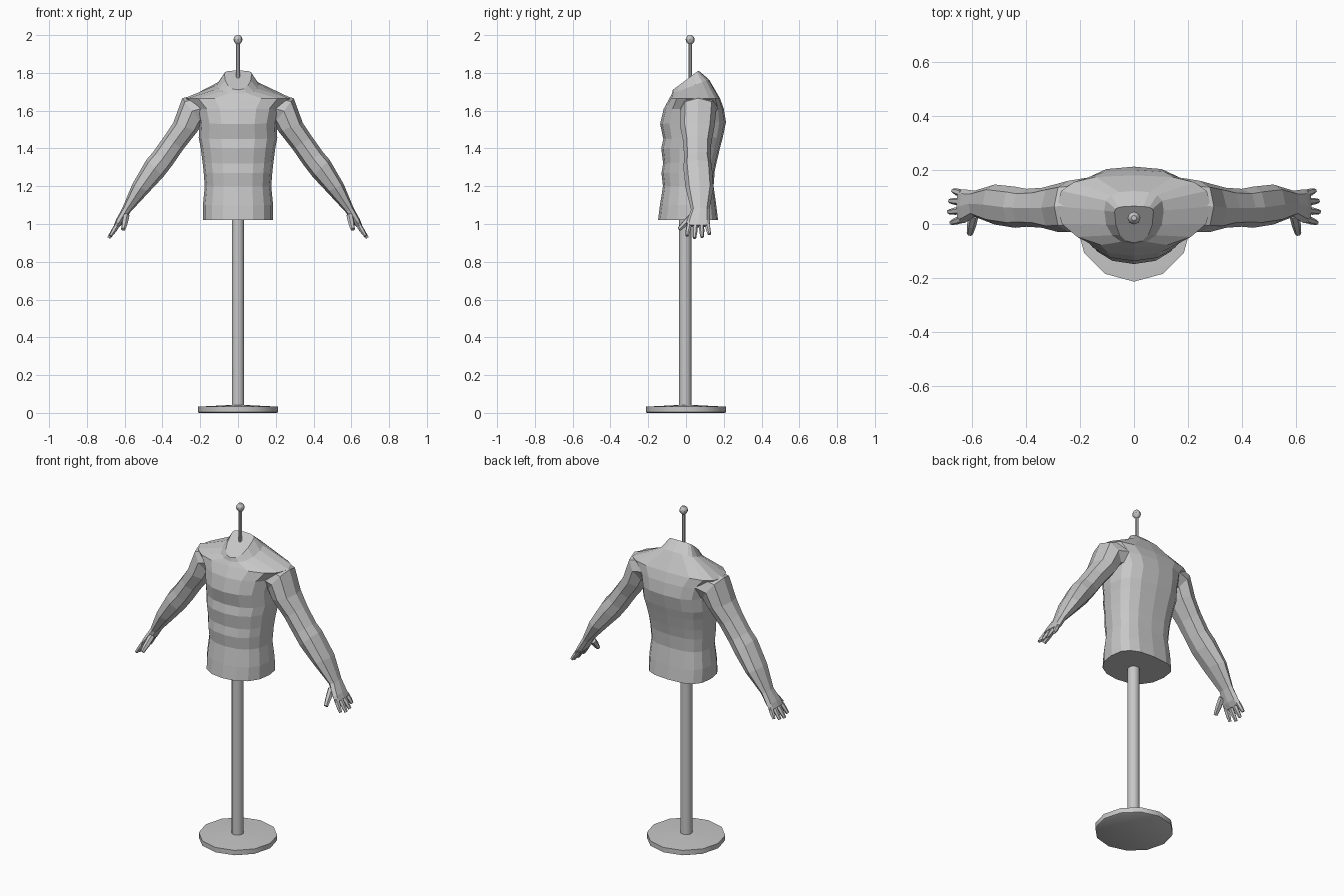
import bpy, bmesh, math
from mathutils import Vector

if "Cube" in bpy.data.objects:
    bpy.data.objects.remove(bpy.data.objects["Cube"])

grey = bpy.data.materials.new("plain grey")
grey.diffuse_color = (0.57, 0.57, 0.57, 1)
grey.use_nodes = True
grey.node_tree.nodes["Principled BSDF"].inputs["Base Color"].default_value = grey.diffuse_color


def loft(bm, rings):
    """Skin a list of point rings and cap both ends."""
    loops = [[bm.verts.new(p) for p in r] for r in rings]
    for a, b in zip(loops, loops[1:]):
        n = len(a)
        for i in range(n):
            j = (i + 1) % n
            bm.faces.new((a[i], a[j], b[j], b[i]))
    bm.faces.new(loops[0][::-1])
    bm.faces.new(loops[-1])


def finish(bm, name, mirror=False, smooth=False):
    bmesh.ops.recalc_face_normals(bm, faces=bm.faces[:])
    me = bpy.data.meshes.new(name)
    bm.to_mesh(me)
    bm.free()
    me.materials.append(grey)
    ob = bpy.data.objects.new(name, me)
    bpy.context.scene.collection.objects.link(ob)
    if mirror:
        ob.modifiers.new("Mirror", 'MIRROR')
    if smooth:
        bpy.ops.object.select_all(action='DESELECT')
        bpy.context.view_layer.objects.active = ob
        ob.select_set(True)
        bpy.ops.object.shade_smooth_by_angle(angle=math.radians(40))
    return ob


def spow(v, p):
    return math.copysign(abs(v) ** p, v) if abs(v) > 1e-6 else 0.0


def body_ring(hw, yf, zf, yb, zb, yc, n=16):
    """Rounded outline; front and back have their own depth and height."""
    pts = []
    for i in range(n):
        a = math.tau * i / n
        c, s = math.cos(a), math.sin(a)
        p = 0.72 if s > 0 else 0.88
        y = yc + spow(s, p) * ((yb - yc) if s > 0 else (yc - yf))
        z = zf + (zb - zf) * (y - yf) / (yb - yf)
        pts.append((hw * spow(c, p), y, z))
    return pts


def limb_ring(xu, zu, xl, zl, yc, ry, n=8):
    """Ring given by its upper and lower point in the front view."""
    u, l = Vector((xu, yc, zu)), Vector((xl, yc, zl))
    mid, h = (u + l) / 2, (u - l) / 2
    return [mid + h * spow(math.cos(math.tau * i / n), 0.9)
            + Vector((0, ry * spow(math.sin(math.tau * i / n), 0.85), 0))
            for i in range(n)]


def lathe(name, profile, n, y=0.0, smooth=False):
    """Turned part around a vertical axis at x = 0."""
    bm = bmesh.new()
    loft(bm, [[(r * math.sin(math.tau * i / n), y - r * math.cos(math.tau * i / n), z)
               for i in range(n)] for r, z in profile])
    return finish(bm, name, smooth=smooth)


# torso: half width, front y, front z, back y, back z, side y
torso = [
    (0.186, -0.148, 1.02, 0.170, 1.02, 0.03),
    (0.186, -0.138, 1.10, 0.160, 1.10, 0.03),
    (0.176, -0.122, 1.20, 0.146, 1.20, 0.03),
    (0.182, -0.130, 1.27, 0.152, 1.28, 0.03),
    (0.188, -0.121, 1.32, 0.165, 1.34, 0.03),
    (0.198, -0.131, 1.40, 0.182, 1.41, 0.04),
    (0.208, -0.120, 1.45, 0.195, 1.46, 0.05),
    (0.205, -0.137, 1.53, 0.212, 1.54, 0.05),
    (0.225, -0.118, 1.61, 0.200, 1.61, 0.06),
    (0.285, -0.088, 1.665, 0.180, 1.665, 0.065),
    (0.110, -0.074, 1.690, 0.122, 1.765, 0.050),
    (0.072, -0.070, 1.710, 0.066, 1.812, 0.045),
]
bm = bmesh.new()
loft(bm, [body_ring(*r) for r in torso])
finish(bm, "torso")

# arms: upper x z, lower x z, centre y, half depth
arm = [
    (0.200, 1.690, 0.160, 1.54, 0.070, 0.100),
    (0.295, 1.666, 0.190, 1.53, 0.065, 0.095),
    (0.343, 1.535, 0.215, 1.49, 0.060, 0.090),
    (0.390, 1.465, 0.290, 1.395, 0.060, 0.074),
    (0.450, 1.380, 0.345, 1.315, 0.060, 0.070),
    (0.485, 1.340, 0.395, 1.250, 0.062, 0.076),
    (0.560, 1.210, 0.470, 1.170, 0.072, 0.074),
    (0.612, 1.085, 0.568, 1.065, 0.075, 0.048),
    (0.645, 1.025, 0.606, 1.005, 0.066, 0.062),
    (0.657, 0.995, 0.630, 0.982, 0.065, 0.063),
]
bm = bmesh.new()
loft(bm, [limb_ring(*r) for r in arm])
finish(bm, "arm", mirror=True)


def digit(bm, a, b, r):
    """Tapered six-sided finger from a to b."""
    a, b = Vector(a), Vector(b)
    q = (b - a).to_track_quat('Z', 'Y')
    rings = []
    for t, s in ((0, 1.0), (0.55, 0.95), (1, 0.65)):
        rings.append([a.lerp(b, t) + q @ Vector((r * s * math.cos(math.tau * i / 6),
                      r * s * math.sin(math.tau * i / 6), 0)) for i in range(6)])
    loft(bm, rings)


# fingers and thumb
bm = bmesh.new()
for y0, y1, x, z in ((0.018, 0.005, 0.675, 0.937), (0.050, 0.045, 0.684, 0.926),
                     (0.082, 0.085, 0.680, 0.930), (0.112, 0.123, 0.668, 0.945)):
    digit(bm, (0.636, y0, 1.0), (x, y1, z), 0.014)
digit(bm, (0.592, 0.035, 1.045), (0.607, -0.036, 0.972), 0.018)
finish(bm, "fingers", mirror=True)

# stand
lathe("base_disc", [(0.205, 0.0), (0.213, 0.004), (0.213, 0.033), (0.034, 0.042)], 12, smooth=True)
lathe("stand_post", [(0.033, 0.03), (0.033, 1.03)], 12, y=-0.004, smooth=True)

# neck rod with ball
lathe("neck_rod", [(0.010, 1.74), (0.010, 1.965)], 8, y=0.022, smooth=True)
ball = [(0.024 * math.sin(math.pi * k / 6), 1.976 - 0.024 * math.cos(math.pi * k / 6))
        for k in range(1, 6)]
ball[0], ball[-1] = (0.010, 1.952), (0.010, 2.0)
lathe("neck_ball", ball, 8, y=0.022, smooth=True)
